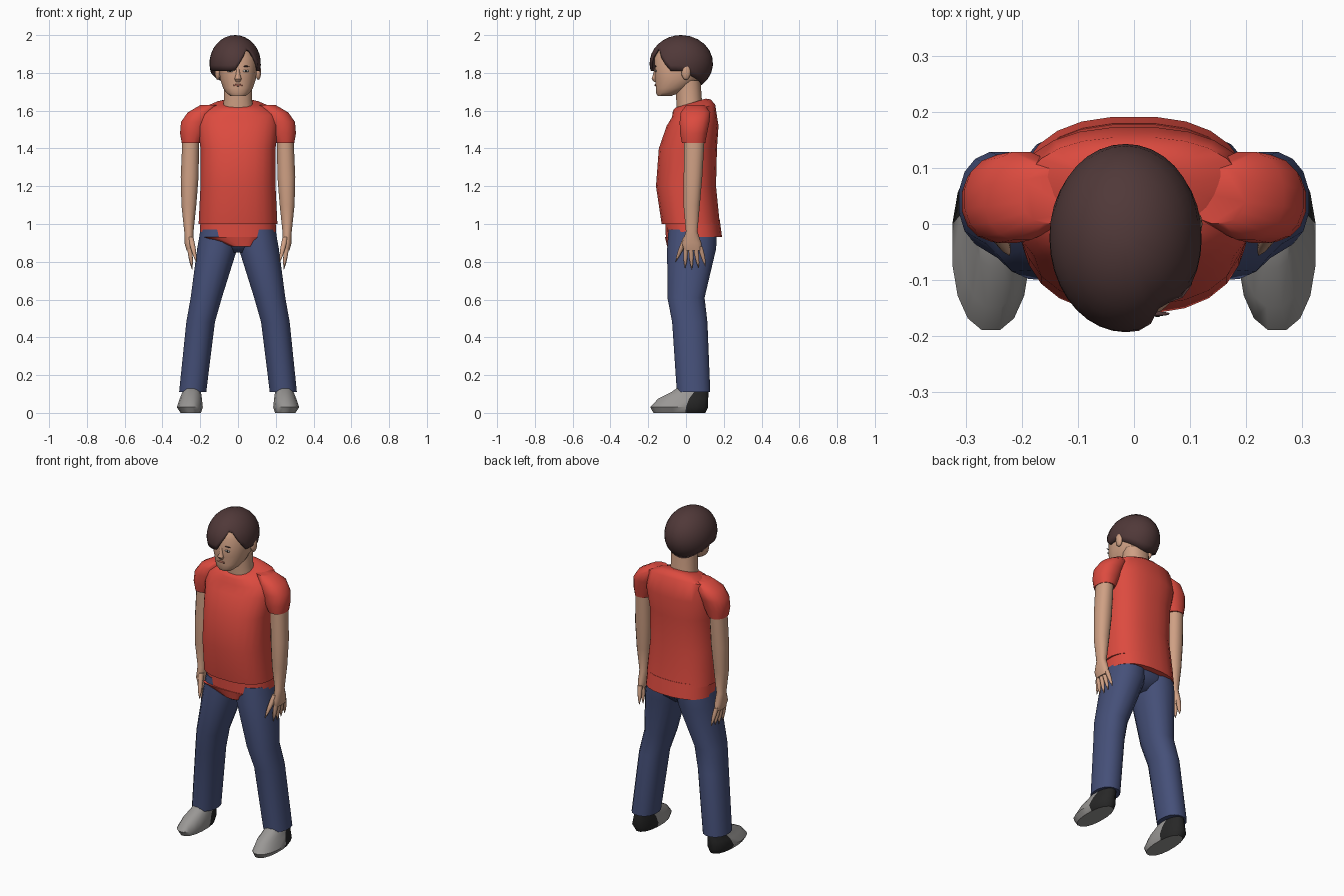
import bpy
import bmesh
from math import sin, cos, pi, acos, radians, degrees, copysign
from mathutils import Matrix, Vector

default_cube = bpy.data.objects.get("Cube")
if default_cube:
    bpy.data.objects.remove(default_cube, do_unlink=True)


def material(name, red, green, blue):
    mat = bpy.data.materials.new(name)
    mat.use_nodes = True
    mat.diffuse_color = (red, green, blue, 1)
    shader = mat.node_tree.nodes["Principled BSDF"]
    shader.inputs["Base Color"].default_value = (red, green, blue, 1)
    shader.inputs["Roughness"].default_value = .8
    return mat


skin = material("skin", .62, .35, .23)
brown = material("dark brown hair", .08, .04, .04)
cotton = material("red cotton", .72, .07, .05)
denim = material("blue denim", .06, .08, .19)
grey = material("shoe grey", .32, .31, .3)
black = material("shoe black", .02, .02, .02)
white = material("eye white", .65, .6, .55)
lip = material("lip", .4, .15, .1)


def finish(name, bm, materials, mirror=False):
    """Turn a bmesh into a smooth-shaded object, optionally mirrored across x."""
    bmesh.ops.recalc_face_normals(bm, faces=bm.faces)
    mesh = bpy.data.meshes.new(name)
    bm.to_mesh(mesh)
    bm.free()
    for mat in materials:
        mesh.materials.append(mat)
    part = bpy.data.objects.new(name, mesh)
    bpy.context.collection.objects.link(part)
    bpy.ops.object.select_all(action="DESELECT")
    part.select_set(True)
    bpy.context.view_layer.objects.active = part
    bpy.ops.object.shade_smooth_by_angle(angle=radians(50))
    if mirror:
        part.modifiers.new("Mirror", "MIRROR")
    return part


def rounded(value, power):
    return copysign(abs(value) ** power, value)


def loft(name, stations, materials, sides=16, power=.9, mirror=False, rule=None):
    """Skin level rounded sections: (centre, half width, half depth, optional tilt)."""
    bm = bmesh.new()
    rings = []
    for centre, width, depth, *tilt in stations:
        slope = tilt[0] if tilt else 0
        ring = []
        for i in range(sides):
            angle = 2 * pi * (i + .5) / sides
            across = width * rounded(cos(angle), power)
            along = depth * rounded(sin(angle), power)
            offset = Vector((across, along, slope * along))
            ring.append(bm.verts.new(Vector(centre) + offset))
        rings.append(ring)
    for low, high in zip(rings, rings[1:]):
        for i in range(sides):
            j = (i + 1) % sides
            bm.faces.new((low[i], low[j], high[j], high[i]))
    bm.faces.new(rings[0])
    bm.faces.new(rings[-1])
    if rule:
        for face in bm.faces:
            face.material_index = rule(face.calc_center_median())
    return finish(name, bm, materials, mirror)


def blob(name, centre, radii, mat, mirror=False):
    """Flattened sphere."""
    bm = bmesh.new()
    place = Matrix.Translation(centre) @ Matrix.Diagonal((*radii, 1))
    bmesh.ops.create_uvsphere(bm, u_segments=12, v_segments=8, radius=1, matrix=place)
    return finish(name, bm, [mat], mirror)


# Shirt: body, narrower hem band with a drooping front, and short sleeves
loft("shirt_body", [
    ((0, .025, 1), .21, .155),
    ((0, 0, 1.2), .2, .16),
    ((0, .01, 1.4), .2, .155),
    ((0, .035, 1.52), .215, .138),
    ((0, .04, 1.6), .2, .115, .3),
    ((0, .03, 1.63), .13, .1, .3),
    ((0, .025, 1.64), .085, .08, .3)], [cotton], sides=24, power=.82)
loft("shirt_hem", [
    ((0, .042, .93), .205, .15),
    ((0, .035, 1.02), .2, .145)], [cotton], sides=24, power=.82)
loft("shirt_front_point", [
    ((.02, -.08, .88), .05, .02),
    ((-.03, -.08, .93), .15, .032)], [cotton])
loft("sleeve", [
    ((.247, .04, 1.43), .052, .063),
    ((.238, .04, 1.48), .07, .073),
    ((.226, .045, 1.54), .077, .08),
    ((.2, .05, 1.59), .068, .08),
    ((.15, .05, 1.63), .05, .05)], [cotton], mirror=True)

# Trousers
loft("trouser_seat", [
    ((0, .02, .85), .05, .07),
    ((0, .03, .9), .18, .12),
    ((0, .035, 1), .195, .135)], [denim], sides=20)
loft("trouser_leg", [
    ((.24, .04, .11), .073, .09),
    ((.198, .02, .48), .077, .095),
    ((.168, 0, .61), .084, .1),
    ((.11, .03, .87), .108, .132),
    ((.095, .035, .97), .105, .13)], [denim], mirror=True)

# Shoes: grey uppers with black heels
loft("shoe", [
    ((.25, -.035, 0), .055, .14),
    ((.255, -.036, .03), .07, .156),
    ((.25, -.015, .075), .06, .135),
    ((.245, .02, .11), .05, .1),
    ((.245, .04, .14), .045, .075)], [grey, black], mirror=True,
    rule=lambda spot: int(spot.y > .025))

# Arms run from the sleeve down through the palm
loft("arm_and_palm", [
    ((.258, .036, .86), .015, .048),
    ((.259, .03, .9), .025, .052),
    ((.26, .03, .96), .025, .031),
    ((.26, .03, 1.1), .04, .044),
    ((.256, .037, 1.25), .048, .05),
    ((.25, .044, 1.45), .045, .055)], [skin], mirror=True)


def finger(name, base, tip, thickness):
    base, tip = Vector(base), Vector(tip)
    sections = []
    for step in range(5):
        reach = step / 4
        radius = thickness * (1.1 - reach ** 3)
        sections.append((base.lerp(tip, reach), radius, radius))
    loft(name, sections, [skin], sides=8, mirror=True)


for i, label in enumerate(("index", "middle", "ring", "little")):
    tip_height = .76 + .008 * abs(i - 1)
    finger(label + "_finger", (.258, .025 * i, .88),
           (.243, .036 * i - .005, tip_height), .012)
finger("thumb", (.25, 0, .93), (.222, -.055, .8), .014)

# Neck and head
loft("neck", [
    ((0, .02, 1.6), .085, .07, .2),
    ((0, .016, 1.66), .075, .069),
    ((0, .01, 1.76), .075, .068)], [skin])
loft("head", [
    ((0, -.115, 1.677), .04, .035),
    ((0, -.095, 1.695), .063, .065),
    ((0, -.07, 1.72), .08, .09),
    ((0, -.045, 1.77), .097, .12),
    ((0, -.025, 1.88), .102, .143),
    ((-.01, -.02, 1.93), .08, .12),
    ((-.01, -.02, 1.965), .04, .06)], [skin], sides=20)

# Facial features
loft("nose", [
    ((0, -.16, 1.753), .012, .01),
    ((0, -.16, 1.768), .02, .022),
    ((0, -.16, 1.785), .013, .016),
    ((0, -.155, 1.83), .008, .01)], [skin], sides=10)
blob("ear", (.107, 0, 1.805), (.015, .025, .042), skin, mirror=True)
blob("mouth", (0, -.163, 1.735), (.027, .004, .006), lip)
blob("eye", (.042, -.16, 1.81), (.018, .004, .006), white, mirror=True)
blob("iris", (.042, -.162, 1.81), (.006, .004, .006), black, mirror=True)
blob("eyebrow", (.042, -.16, 1.835), (.022, .004, .003), brown, mirror=True)


def hair_edge(angle):
    """Lower edge: long at the nape, level at the fringe, with a parting notch."""
    parting = max(0, 1 - abs(degrees(angle) + 56) / 35)
    return 1.81 - .075 * max(0, sin(angle)) + .13 * parting


# Hair cap grown from the crown down to its edge
columns, rows = 36, 9
middle = Vector((-.015, -.025, 1.85))
size = Vector((.136, .168, .15))
bm = bmesh.new()
crown = bm.verts.new(middle + Vector((0, 0, size.z)))
strands = []
for i in range(columns):
    angle = 2 * pi * i / columns - pi
    limit = acos((hair_edge(angle) - middle.z) / size.z)
    strand = []
    for k in range(rows):
        fall = limit * (k + 1) / rows
        way = Vector((sin(fall) * cos(angle), sin(fall) * sin(angle), cos(fall)))
        strand.append(bm.verts.new(middle + way * size))
    strands.append(strand)
for i, strand in enumerate(strands):
    other = strands[(i + 1) % columns]
    bm.faces.new((crown, strand[0], other[0]))
    for k in range(rows - 1):
        bm.faces.new((strand[k], strand[k + 1], other[k + 1], other[k]))
hair = finish("hair", bm, [brown])
shell = hair.modifiers.new("Thickness", "SOLIDIFY")
shell.thickness = .012
shell.offset = -1
